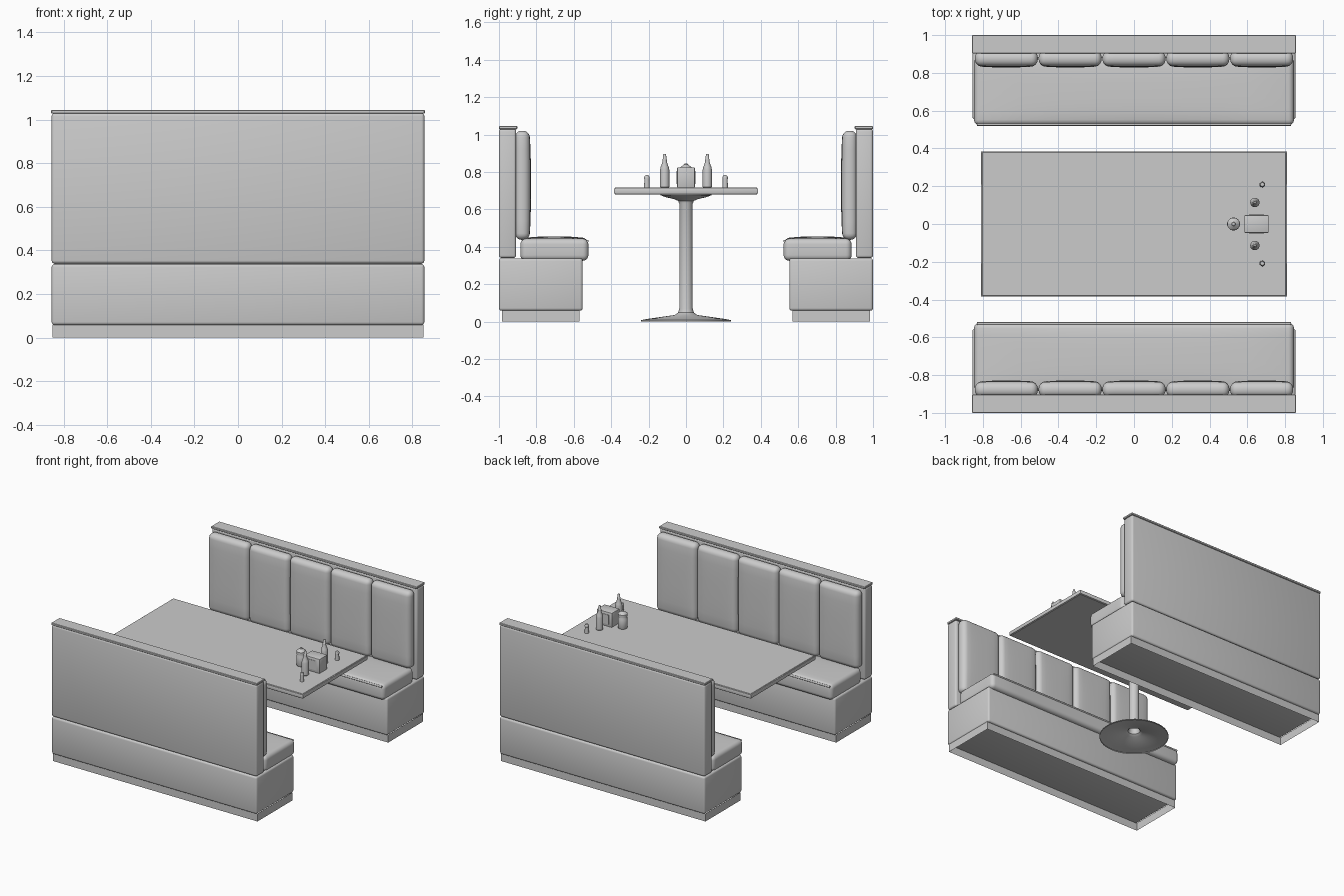
import bpy, bmesh, math
from mathutils import Vector

if "Cube" in bpy.data.objects:
    bpy.data.objects.remove(bpy.data.objects["Cube"])


def finish(bm, name):
    bmesh.ops.recalc_face_normals(bm, faces=bm.faces)
    me = bpy.data.meshes.new(name)
    bm.to_mesh(me)
    bm.free()
    ob = bpy.data.objects.new(name, me)
    bpy.context.collection.objects.link(ob)
    return ob


def box_mesh(x, y, z, bevel=0.0, seg=3):
    """Box between (min, max) pairs, with optional rounded edges."""
    bm = bmesh.new()
    bmesh.ops.create_cube(bm, size=1)
    for v in bm.verts:
        v.co = Vector([a[0] + (c + 0.5) * (a[1] - a[0]) for c, a in zip(v.co, (x, y, z))])
    if bevel:
        bmesh.ops.bevel(bm, geom=bm.edges[:], offset=bevel, segments=seg,
                        profile=0.5, affect='EDGES', clamp_overlap=True)
    return bm


def box(name, x, y, z, bevel=0.0, seg=3):
    return finish(box_mesh(x, y, z, bevel, seg), name)


def cushion(name, x, y, z, r, axis, side, amount):
    """Rounded box whose face on the given axis and side swells outward."""
    rng = (x, y, z)
    bm = box_mesh(x, y, z, r, 5)
    others = [i for i in range(3) if i != axis]
    for i in others:
        lo, hi = rng[i]
        for k in range(1, 8):
            co, no = Vector(), Vector()
            co[i] = lo + r + (hi - lo - 2 * r) * k / 8
            no[i] = 1
            bmesh.ops.bisect_plane(bm, geom=bm.verts[:] + bm.edges[:] + bm.faces[:],
                                   plane_co=co, plane_no=no)
    mid = sum(rng[axis]) / 2
    for v in bm.verts:
        if (v.co[axis] - mid) * side > 0:
            w = amount
            for i in others:
                lo, hi = rng[i]
                u = (2 * v.co[i] - lo - hi) / (hi - lo)
                w *= 1 - abs(u) ** 3
            v.co[axis] += side * w
    return finish(bm, name)


def lathe(name, profile, x=0, y=0, steps=32):
    """Turn (radius, z) points around a vertical axis."""
    bm = bmesh.new()
    vs = [bm.verts.new((r, 0, z)) for r, z in profile]
    es = [bm.edges.new(p) for p in zip(vs, vs[1:])]
    bmesh.ops.spin(bm, geom=vs + es, cent=(0, 0, 0), axis=(0, 0, 1),
                   angle=2 * math.pi, steps=steps)
    bmesh.ops.remove_doubles(bm, verts=bm.verts[:], dist=1e-5)
    bmesh.ops.translate(bm, verts=bm.verts[:], vec=(x, y, 0))
    return finish(bm, name)


# bench: plinth is an open frame underneath
bm = box_mesh((-0.852, 0.852), (0.57, 0.985), (0, 0.06))
bmesh.ops.delete(bm, geom=[f for f in bm.faces if abs(f.normal.z) > 0.9], context='FACES')
bench = [finish(bm, "plinth")]
bench.append(box("bench_base", (-0.855, 0.855), (0.553, 1.0), (0.058, 0.338), 0.014))
bench.append(box("back_panel", (-0.855, 0.855), (0.908, 1.0), (0.34, 1.03), 0.014))
bench.append(box("back_cap", (-0.857, 0.857), (0.902, 1.0), (1.028, 1.045), 0.003, 1))
bench.append(cushion("seat", (-0.847, 0.847), (0.522, 0.885), (0.325, 0.443), 0.03, 2, 1, 0.012))

# front piping on the seat
bm = bmesh.new()
bmesh.ops.create_cone(bm, cap_ends=True, segments=12, radius1=0.007, radius2=0.007, depth=1.66)
for v in bm.verts:
    v.co = Vector((v.co.z, v.co.x + 0.527, v.co.y + 0.43))
bench.append(finish(bm, "seat_piping"))

# five upright back cushions
w = 1.69 / 5
for i in range(5):
    x0 = -0.845 + i * w
    bench.append(cushion("back_cushion", (x0 + 0.002, x0 + w - 0.002), (0.837, 0.915),
                         (0.437, 1.02), 0.035, 1, -1, 0.008))

# opposite bench
for ob in bench:
    c = ob.copy()
    c.name = ob.name + "_opposite"
    c.rotation_euler.z = math.pi
    bpy.context.collection.objects.link(c)

# table
box("table_top", (-0.805, 0.805), (-0.38, 0.38), (0.68, 0.716), 0.002, 1)
box("table_edge_band", (-0.81, 0.81), (-0.385, 0.385), (0.684, 0.712), 0.003, 2)
lathe("pedestal", [(0.24, 0), (0.24, 0.008), (0.2, 0.015), (0.06, 0.035), (0.042, 0.048),
                   (0.036, 0.07), (0.036, 0.63), (0.042, 0.645), (0.065, 0.655),
                   (0.11, 0.665), (0.135, 0.675), (0.135, 0.682)], steps=48)

# napkin holder
T = 0.716
box("napkin_holder", (0.585, 0.712), (-0.047, 0.047), (T, 0.824), 0.004, 2)
for s in (-1, 1):
    box("napkin_slot", (0.61, 0.687), (s * 0.0475 - 0.002, s * 0.0475 + 0.002), (0.735, 0.805))

# sugar jar
lathe("sugar_jar", [(0, T), (0.031, T), (0.034, 0.722), (0.034, 0.785), (0.029, 0.797),
                    (0.029, 0.801), (0.033, 0.802), (0.033, 0.822), (0.027, 0.828),
                    (0.01, 0.84), (0.008, 0.846), (0, 0.846)], 0.527, 0)

# bottles and shakers
for s in (-1, 1):
    lathe("sauce_bottle", [(0, T), (0.022, T), (0.025, 0.72), (0.025, 0.81), (0.022, 0.825),
                           (0.012, 0.852), (0.012, 0.866), (0.0105, 0.868), (0.0075, 0.893),
                           (0.005, 0.897), (0, 0.897)], 0.64, s * 0.114, 24)
    lathe("shaker", [(0, T), (0.015, T), (0.0135, 0.762), (0.0145, 0.763), (0.0145, 0.772),
                     (0.01, 0.78), (0, 0.783)], 0.68, s * 0.209, 20)

# smooth shading with crisp edges
bpy.ops.object.select_all(action='SELECT')
bpy.context.view_layer.objects.active = bench[0]
bpy.ops.object.shade_smooth_by_angle(angle=math.radians(35))
